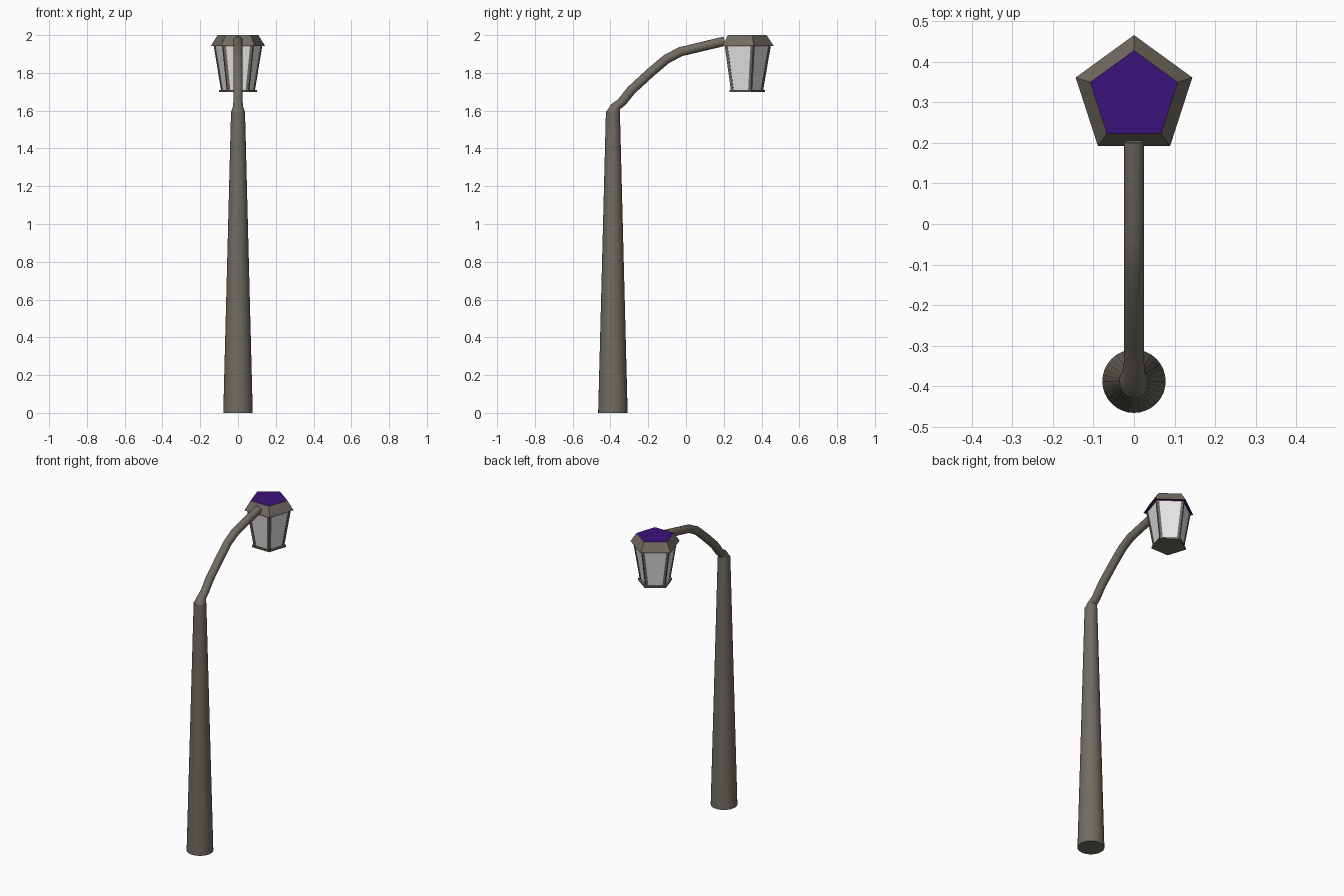
import bpy, bmesh, math
from mathutils import Vector

if "Cube" in bpy.data.objects:
    bpy.data.objects.remove(bpy.data.objects["Cube"])


def material(name, rgb):
    m = bpy.data.materials.new(name)
    m.diffuse_color = (*rgb, 1)
    m.use_nodes = True
    m.node_tree.nodes["Principled BSDF"].inputs["Base Color"].default_value = m.diffuse_color
    return m


METAL = material("grey_brown_metal", (0.165, 0.15, 0.12))
GLASS = material("pale_glass", (0.82, 0.82, 0.82))
PURPLE = material("deep_purple", (0.045, 0.006, 0.2))
CY = 0.314  # lantern centre in y


def loft(name, sections, mats, smooth=False):
    """Skin a list of closed sections and cap both ends."""
    bm = bmesh.new()
    rings = [[bm.verts.new(p) for p in s] for s in sections]
    n = len(rings[0])
    for a, b in zip(rings, rings[1:]):
        for i in range(n):
            j = (i + 1) % n
            bm.faces.new((a[i], a[j], b[j], b[i]))
    bm.faces.new(rings[0][::-1])
    bm.faces.new(rings[-1])
    bmesh.ops.recalc_face_normals(bm, faces=bm.faces[:])
    me = bpy.data.meshes.new(name)
    bm.to_mesh(me)
    bm.free()
    for m in mats:
        me.materials.append(m)
    ob = bpy.data.objects.new(name, me)
    bpy.context.collection.objects.link(ob)
    if smooth:
        bpy.ops.object.select_all(action='DESELECT')
        ob.select_set(True)
        bpy.context.view_layer.objects.active = ob
        bpy.ops.object.shade_smooth_by_angle(angle=math.radians(30))
    return ob


def circle(y, z, r, tilt, n=32):
    """Circle whose axis leans from +z toward +y by tilt degrees."""
    t = math.radians(tilt)
    return [(r * math.cos(a), y + r * math.sin(a) * math.cos(t),
             z - r * math.sin(a) * math.sin(t))
            for a in (2 * math.pi * i / n for i in range(n))]


def corner(k, r, z):
    a = math.radians(90 + 72 * k)
    return Vector((r * math.cos(a), CY + r * math.sin(a), z))


def pentagon(r, z):
    return [corner(k, r, z) for k in range(5)]


# tapered post
loft("post", [circle(-0.387, 0, 0.078, 0), circle(-0.387, 1.595, 0.037, 0)],
     [METAL], True)

# bent arm, growing out of the post top
path = [(-0.387, 1.59, 0.037, 0), (-0.372, 1.622, 0.027, 28),
        (-0.34, 1.645, 0.025, 34), (-0.29, 1.708, 0.025, 43),
        (-0.19, 1.80, 0.025, 47), (-0.105, 1.872, 0.025, 55),
        (-0.03, 1.912, 0.025, 68), (0.205, 1.968, 0.025, 76)]
loft("arm", [circle(*p) for p in path], [METAL], True)

# lantern roof: sloping metal rim, purple top and underside
roof = loft("lantern_roof", [pentagon(0.151, 1.943), pentagon(0.113, 2.0)],
            [METAL, PURPLE])
for p in roof.data.polygons:
    if abs(p.normal.z) > 0.9:
        p.material_index = 1

# glass body
loft("lantern_glass", [pentagon(0.089, 1.705), pentagon(0.130, 1.944)], [GLASS])

# base plate
loft("lantern_base", [pentagon(0.105, 1.70), pentagon(0.105, 1.71)], [METAL])

# corner bars wrapping each edge of the glass
for k in range(5):
    sections = []
    for r, z in ((0.094, 1.705), (0.135, 1.944)):
        c = corner(k, r, z)
        arms = [c + (corner(k + s, r, z) - c).normalized() * 0.015 for s in (-1, 1)]
        sections.append([c, arms[1], corner(k, r - 0.022, z), arms[0]])
    loft(f"lantern_bar_{k + 1}", sections, [METAL])
